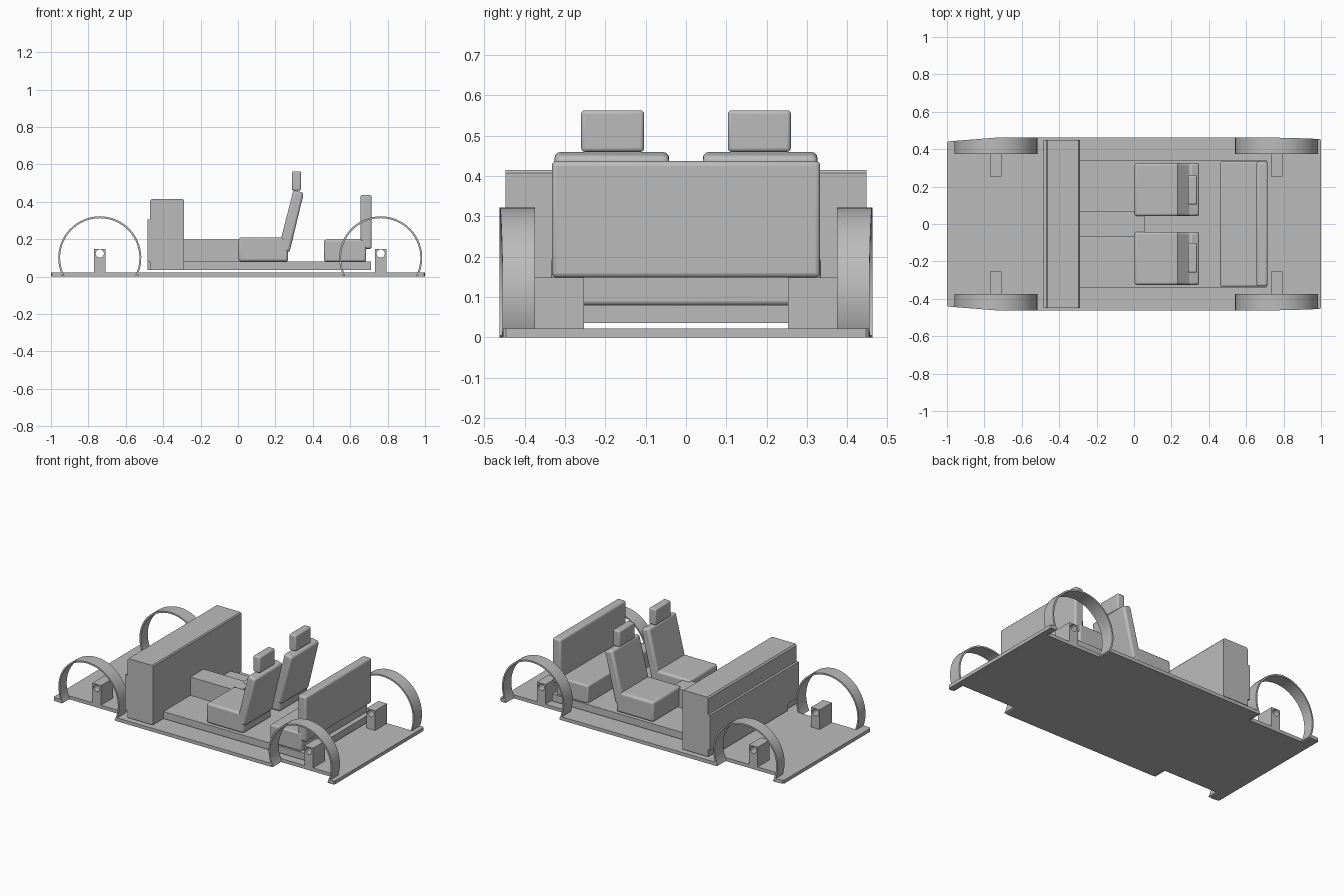
import bpy, bmesh, math

if "Cube" in bpy.data.objects:
    bpy.data.objects.remove(bpy.data.objects["Cube"], do_unlink=True)

grey = bpy.data.materials.new("plain grey")
grey.use_nodes = True
COLOUR = (0.5, 0.5, 0.5, 1)
grey.diffuse_color = COLOUR
grey.node_tree.nodes["Principled BSDF"].inputs["Base Color"].default_value = COLOUR

WHEELS = {"front": -0.739, "rear": 0.763}   # wheel centres along x
WHEEL_Z, ARCH_R, ARCH_IN = 0.1, 0.222, 0.375
FLOOR = 0.022


def side_y(x):
    """Half width of the body, tapering towards both ends."""
    if x < -0.72:
        return 0.463 - 0.022 * (-0.72 - x) / 0.28
    if x > 0.6:
        return 0.463 - 0.009 * ((x - 0.6) / 0.4) ** 2
    return 0.463


def finish(name, bm, bevel=0, smooth=False):
    bmesh.ops.recalc_face_normals(bm, faces=bm.faces[:])
    mesh = bpy.data.meshes.new(name)
    bm.to_mesh(mesh)
    bm.free()
    obj = bpy.data.objects.new(name, mesh)
    bpy.context.collection.objects.link(obj)
    mesh.materials.append(grey)
    if bevel:
        mod = obj.modifiers.new("rounding", "BEVEL")
        mod.width, mod.segments, mod.limit_method = bevel, 3, "ANGLE"
    if bevel or smooth:
        bpy.ops.object.select_all(action="DESELECT")
        obj.select_set(True)
        bpy.context.view_layer.objects.active = obj
        bpy.ops.object.shade_smooth_by_angle(angle=math.radians(40))
    return obj


def extrude(name, points, depth, **kw):
    """Extrude a closed 3D outline along the depth vector."""
    bm = bmesh.new()
    face = bm.faces.new([bm.verts.new(p) for p in points])
    new = bmesh.ops.extrude_face_region(bm, geom=[face])["geom"]
    bmesh.ops.translate(bm, vec=depth, verts=[v for v in new if isinstance(v, bmesh.types.BMVert)])
    return finish(name, bm, **kw)


def box(name, x, y, z, **kw):
    pts = [(x[0], y[0], z[0]), (x[1], y[0], z[0]), (x[1], y[1], z[0]), (x[0], y[1], z[0])]
    return extrude(name, pts, (0, 0, z[1] - z[0]), **kw)


# Floor pan, tapered outline with a notch at each wheel
half_notch = math.sqrt(ARCH_R ** 2 - (WHEEL_Z - FLOOR / 2) ** 2)
edge = [(-1, 0.435), (-0.994, side_y(-0.994))]
for cx in WHEELS.values():
    a, b = cx - half_notch, cx + half_notch
    edge += [(a, side_y(a)), (a, ARCH_IN), (b, ARCH_IN), (b, side_y(b))]
edge += [(0.994, side_y(0.994)), (1, 0.446)]
outline = edge + [(x, -y) for x, y in reversed(edge)]
extrude("floor_pan", [(x, y, 0) for x, y in outline], (0, 0, FLOOR))

# Raised cabin floor and centre tunnel
box("cabin_floor", (-0.485, 0.71), (-0.34, 0.34), (0.035, 0.08))
box("centre_tunnel", (-0.3, 0.057), (-0.067, 0.067), (0.08, 0.197))

# Dashboard block and bulkhead panel ahead of it
dash = [(-0.47, 0.035), (-0.29, 0.035), (-0.29, 0.408), (-0.296, 0.415), (-0.462, 0.415), (-0.47, 0.405)]
extrude("dashboard", [(x, -0.448, z) for x, z in dash], (0, 0.896, 0))
box("bulkhead_panel", (-0.485, -0.468), (-0.448, 0.448), (0.08, 0.305))


def wheel_arch(name, cx, side):
    """Thin curved strip whose outer rim follows the body side."""
    start = -math.asin(WHEEL_Z / ARCH_R)
    n = 40
    bm = bmesh.new()
    rings = []
    for i in range(n + 1):
        t = start + (math.pi - 2 * start) * i / n
        ring = []
        for r, outer in ((ARCH_R, 0), (ARCH_R, 1), (ARCH_R - 0.01, 1), (ARCH_R - 0.01, 0)):
            x = cx + r * math.cos(t)
            z = max(0, WHEEL_Z + r * math.sin(t))
            ring.append(bm.verts.new((x, side * (side_y(x) if outer else ARCH_IN), z)))
        rings.append(ring)
    for a, b in zip(rings, rings[1:]):
        for k in range(4):
            bm.faces.new((a[k], a[(k + 1) % 4], b[(k + 1) % 4], b[k]))
    bm.faces.new(rings[0])
    bm.faces.new(rings[-1])
    finish(name, bm, smooth=True)


def axle_block(name, cx, side):
    """Block with a round axle hole right through it."""
    hw, hole_z, hole_r, n = 0.031, 0.123, 0.022, 24
    y0, y1 = side * 0.253, side * ARCH_IN
    bm = bmesh.new()
    loops = []
    for y in (y0, y1):
        hole, rim = [], []
        for i in range(n):
            t = 2 * math.pi * (i + 0.5) / n
            c, s = math.cos(t), math.sin(t)
            hole.append(bm.verts.new((cx + hole_r * c, y, hole_z + hole_r * s)))
        for x, z in ((hw, 0.148), (-hw, 0.148), (-hw, FLOOR), (hw, FLOOR)):
            rim.append(bm.verts.new((cx + x, y, z)))
        q = n // 4
        # Corner k takes the quarter of the hole that faces it
        for k in range(4):
            part = [hole[k * q + j] for j in range(q)]
            for u, v in zip(part, part[1:]):
                bm.faces.new((u, v, rim[k]))
            nxt = (k + 1) % 4
            bm.faces.new((part[-1], hole[(k + 1) * q % n], rim[nxt], rim[k]))
        loops.append((hole, rim))
    for a, b in zip(*loops):
        for i in range(len(a)):
            j = (i + 1) % len(a)
            bm.faces.new((a[i], a[j], b[j], b[i]))
    finish(name, bm, smooth=True)


for side, label in ((1, "left"), (-1, "right")):
    for end, cx in WHEELS.items():
        wheel_arch(f"{end}_{label}_wheel_arch", cx, side)
        axle_block(f"{end}_{label}_axle_block", cx, side)

    # Front seat: cushion, leaning backrest and headrest
    y = sorted((side * 0.042, side * 0.326))
    box(f"{label}_seat_cushion", (0.003, 0.268), y, (0.08, 0.209), bevel=0.014)
    back = [(0.216, 0.145), (0.275, 0.128), (0.352, 0.448), (0.296, 0.463)]
    extrude(f"{label}_seat_back", [(x, y[0], z) for x, z in back], (0, y[1] - y[0], 0), bevel=0.014)
    box(f"{label}_headrest", (0.288, 0.337), sorted((side * 0.104, side * 0.26)), (0.46, 0.563), bevel=0.009)

# Rear bench
box("bench_cushion", (0.46, 0.685), (-0.335, 0.335), (0.08, 0.197), bevel=0.01)
box("bench_back", (0.655, 0.715), (-0.333, 0.333), (0.148, 0.437), bevel=0.012)
